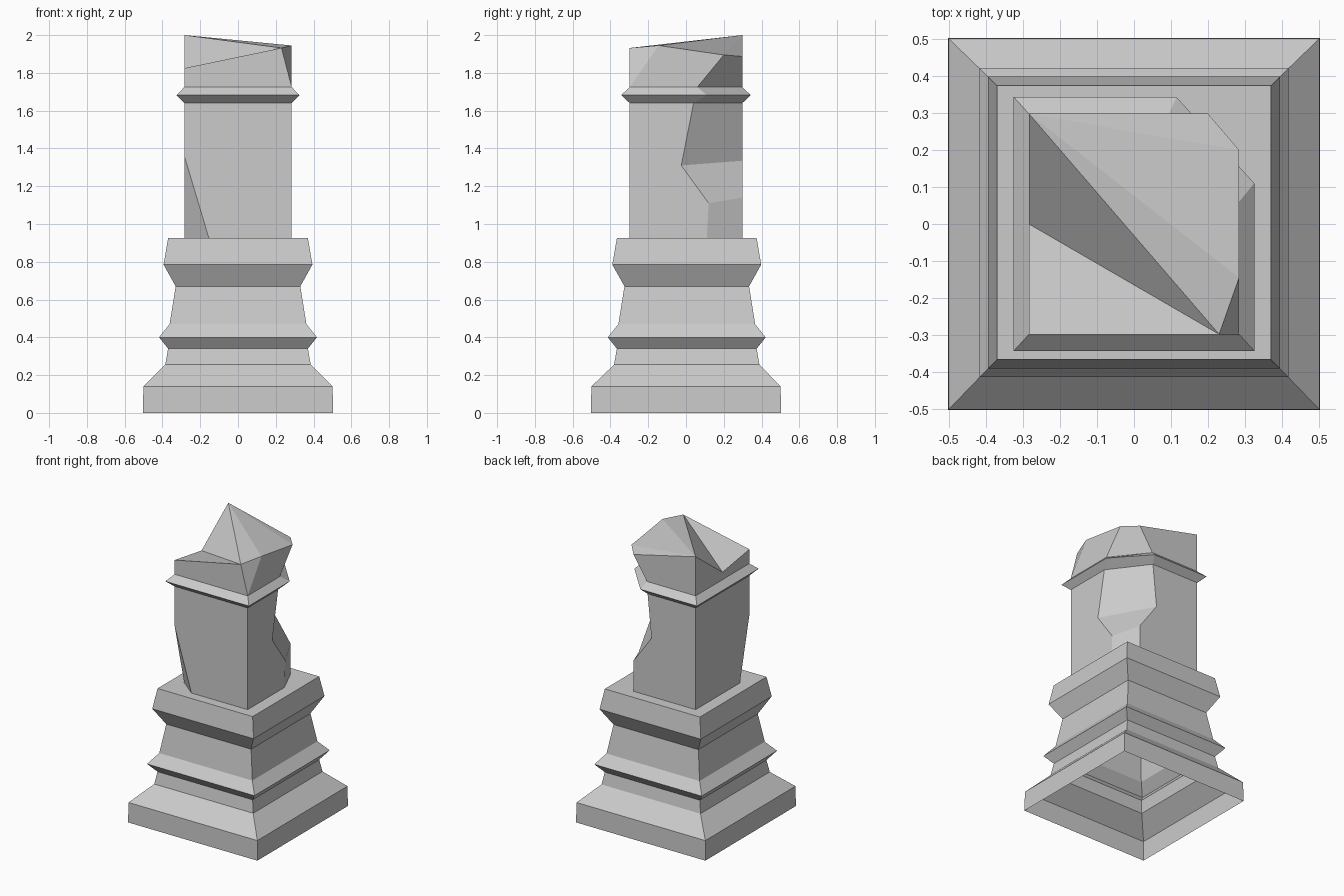
import bpy, bmesh

if "Cube" in bpy.data.objects:
    bpy.data.objects.remove(bpy.data.objects["Cube"])

stone = bpy.data.materials.new("grey stone")
stone.diffuse_color = (0.6, 0.6, 0.6, 1)
stone.use_nodes = True
stone.node_tree.nodes["Principled BSDF"].inputs["Base Color"].default_value = stone.diffuse_color


def finish(bm, name):
    bmesh.ops.remove_doubles(bm, verts=bm.verts, dist=0.0005)
    bmesh.ops.recalc_face_normals(bm, faces=bm.faces)
    mesh = bpy.data.meshes.new(name)
    bm.to_mesh(mesh)
    bm.free()
    mesh.materials.append(stone)
    bpy.context.collection.objects.link(bpy.data.objects.new(name, mesh))


def loft(bm, rings):
    """Join point rings into a skin; returns the rings of vertices."""
    rows = [[bm.verts.new(p) for p in ring] for ring in rings]
    for low, high in zip(rows, rows[1:]):
        for i in range(len(low)):
            j = (i + 1) % len(low)
            quad = [low[i], low[j], high[j], high[i]]
            bm.faces.new(quad)
    return rows


# Stepped square pedestal, open underneath: (half width, height, y shift)
profile = [(0.503, 0, 0), (0.501, 0.14, 0), (0.385, 0.255, 0.004),
           (0.37, 0.34, 0.004), (0.418, 0.40, 0.004), (0.362, 0.47, 0.004),
           (0.33, 0.67, 0.004), (0.394, 0.785, 0.004), (0.37, 0.925, 0.004)]
bm = bmesh.new()
rows = loft(bm, [[(sx * w, sy * w + dy, z)
                  for sx, sy in ((-1, -1), (1, -1), (1, 1), (-1, 1))]
                 for w, z, dy in profile])
bm.faces.new(rows[-1])
finish(bm, "pedestal")

# Broken shaft with a collar; the back right corner is chipped all the way up
X, Y = 0.284, 0.298


def ring(z, chip_y, chip_x, zr=None, zb=None, z_left=None, chip=(0, 0), out=0):
    """Front left corner (two points), front right, chip edges, back left."""
    x, y, zl = X + out, Y + out * 1.1, z_left or z
    return [(-x, -y + chip[1], zl), (-x + chip[0], -y, zl), (x, -y, z),
            (x, chip_y, zr or z), (chip_x, y, zb or z), (-x, y, z)]


bm = bmesh.new()
rows = loft(bm, [
    ring(0.925, 0.11, 0.20, chip=(0.13, 0.105)),
    ring(1.12, 0.12, 0.20, 1.11, 1.14, z_left=1.36),
    ring(1.32, -0.025, 0.06, 1.31, 1.335, z_left=1.5),
    ring(1.64, 0.04, 0.09),
    ring(1.682, 0.11, 0.115, out=0.041),
    ring(1.725, 0.06, 0.095)])

# Jagged broken top
fl, _, fr, chip_r, chip_b, bl = rows[-1]
peak, front, right, edge_r, edge_b, dip, corner = [bm.verts.new(p) for p in (
    (-X, Y, 2.0), (0.23, -Y, 1.932), (X, -0.145, 1.945), (X, 0.20, 1.895),
    (0.20, Y, 1.887), (-X, 0, 1.778), (-X, -Y, 1.825))]
for face in ((fl, fr, front, corner), (fr, right, front),
             (fr, chip_r, edge_r, right), (chip_r, chip_b, edge_b, edge_r),
             (chip_b, bl, peak, edge_b), (bl, fl, dip), (fl, corner, dip),
             (bl, dip, peak), (peak, dip, front), (dip, corner, front),
             (peak, front, right), (peak, right, edge_r), (peak, edge_r, edge_b)):
    bm.faces.new(face)
finish(bm, "broken_shaft")
